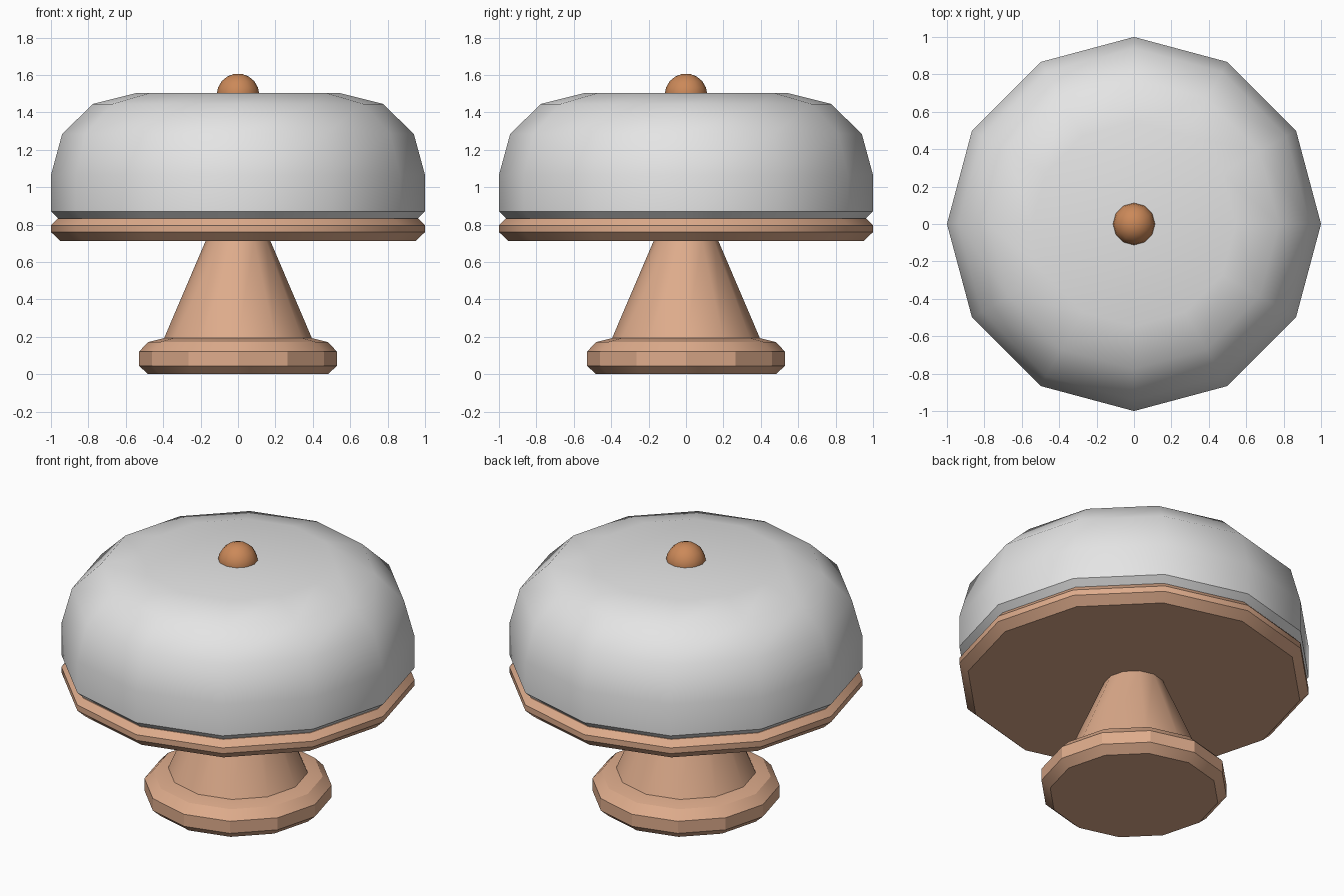
import bpy, bmesh, math

if "Cube" in bpy.data.objects:
    bpy.data.objects.remove(bpy.data.objects["Cube"])

SIDES = 12


def material(name, rgb):
    m = bpy.data.materials.new(name)
    m.diffuse_color = (*rgb, 1)
    m.use_nodes = True
    m.node_tree.nodes["Principled BSDF"].inputs["Base Color"].default_value = m.diffuse_color
    return m


wood = material("light_wood", (0.73, 0.41, 0.26))
glass = material("pale_grey", (0.78, 0.78, 0.78))
copper = material("copper", (0.60, 0.25, 0.10))


def lathe(name, profile, mat, angle):
    """Turn a (radius, height) profile into a closed twelve-sided solid."""
    bm = bmesh.new()
    rings = []
    for r, z in profile:
        rings.append([bm.verts.new((r * math.cos(i * math.tau / SIDES),
                                    r * math.sin(i * math.tau / SIDES), z))
                      for i in range(SIDES)])
    for a, b in zip(rings, rings[1:]):
        for i in range(SIDES):
            j = (i + 1) % SIDES
            bm.faces.new((a[i], a[j], b[j], b[i]))
    bm.faces.new(rings[0][::-1])
    bm.faces.new(rings[-1])
    mesh = bpy.data.meshes.new(name)
    bm.to_mesh(mesh)
    bm.free()
    mesh.materials.append(mat)
    obj = bpy.data.objects.new(name, mesh)
    bpy.context.collection.objects.link(obj)
    bpy.ops.object.select_all(action='DESELECT')
    obj.select_set(True)
    bpy.context.view_layer.objects.active = obj
    bpy.ops.object.shade_smooth_by_angle(angle=math.radians(angle))
    return obj


# Foot and tapering stem
lathe("stand_foot", [(0.48, 0), (0.53, 0.045), (0.53, 0.12), (0.48, 0.172),
                     (0.395, 0.193)], wood, 28)
lathe("stand_stem", [(0.395, 0.193), (0.172, 0.715)], wood, 40)

# Plate with bevelled rim
lathe("plate", [(0.95, 0.713), (1.0, 0.76), (1.0, 0.795), (0.965, 0.832)],
      wood, 31)

# Domed cover
lathe("dome_cover", [(0.955, 0.828), (1.0, 0.87), (1.0, 1.065), (0.94, 1.285),
                     (0.775, 1.445), (0.545, 1.503)], glass, 40)

# Round knob, half sunk in the cover
R, CZ = 0.114, 1.493
lathe("knob", [(R * math.cos(math.radians(a)), CZ + R * math.sin(math.radians(a)))
               for a in (-30, 0, 20, 40, 60, 78)] , copper, 50)
